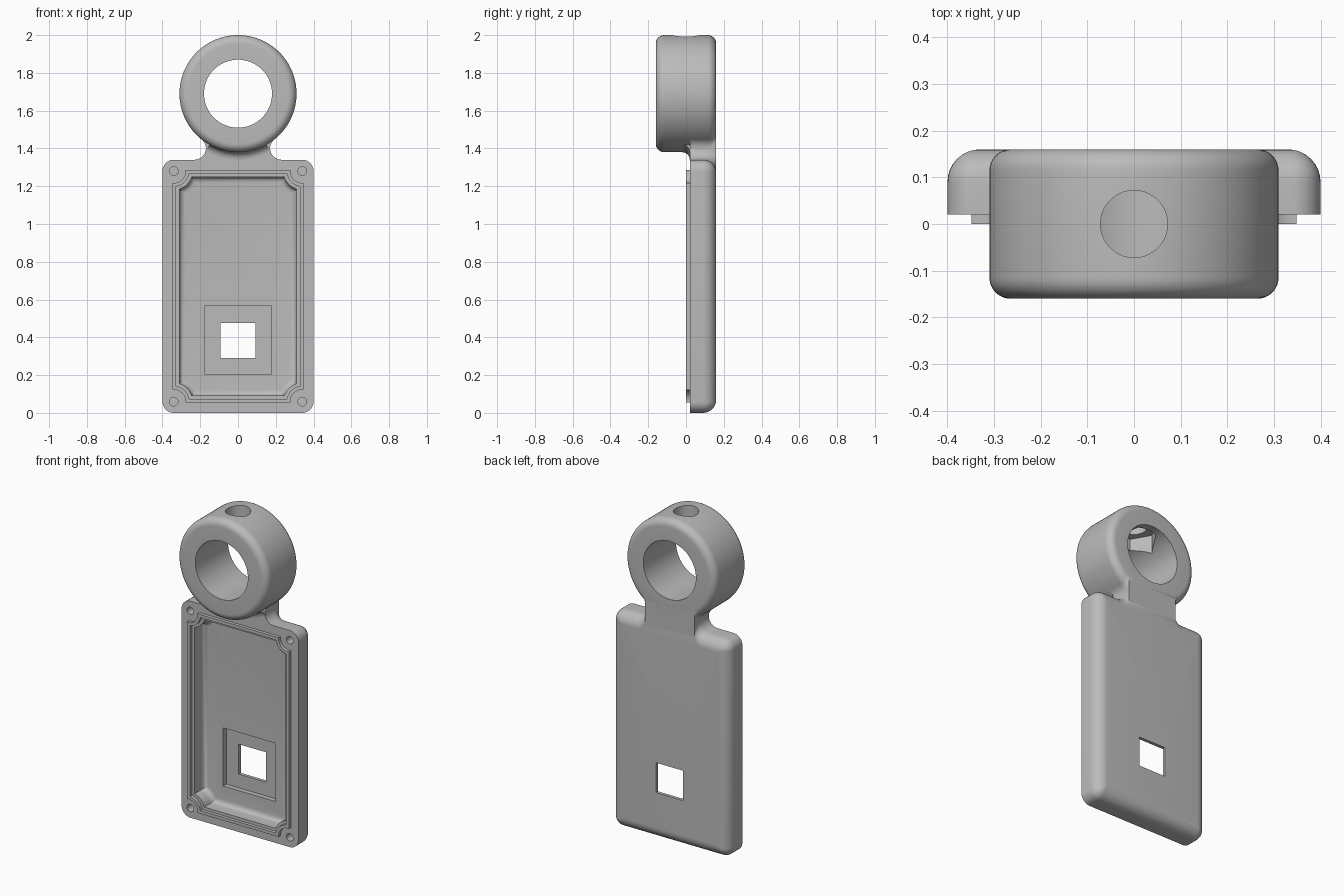
import bpy, bmesh
from math import sin, cos, pi, sqrt, atan2, radians

if "Cube" in bpy.data.objects:
    bpy.data.objects.remove(bpy.data.objects["Cube"], do_unlink=True)

BACK, FRONT = 0.16, 0.02          # back face and front rim of the case (y)
MID_Z, RING_Z = 0.67, 1.69        # centres of the case and the ring
SCREW_X, SCREW_Z = 0.34, 0.61     # screw offset from the case centre

grey = bpy.data.materials.new("plain grey")
grey.use_nodes = True
grey.diffuse_color = (0.5, 0.5, 0.5, 1)
grey.node_tree.nodes["Principled BSDF"].inputs["Base Color"].default_value = (0.5, 0.5, 0.5, 1)


def loft(name, loops, closed=False):
    """Skin a list of equal point loops; cap the ends or close it into a tube."""
    bm = bmesh.new()
    rows = [[bm.verts.new(p) for p in loop] for loop in loops]
    pairs = list(zip(rows, rows[1:])) + ([(rows[-1], rows[0])] if closed else [])
    for a, b in pairs:
        for i in range(len(a)):
            j = (i + 1) % len(a)
            bm.faces.new((a[i], a[j], b[j], b[i]))
    if not closed:
        bm.faces.new(rows[0])
        bm.faces.new(rows[-1])
    bmesh.ops.recalc_face_normals(bm, faces=bm.faces)
    mesh = bpy.data.meshes.new(name)
    bm.to_mesh(mesh)
    bm.free()
    mesh.materials.append(grey)
    obj = bpy.data.objects.new(name, mesh)
    bpy.context.collection.objects.link(obj)
    return obj


def activate(obj):
    bpy.ops.object.select_all(action='DESELECT')
    obj.select_set(True)
    bpy.context.view_layer.objects.active = obj


def cut(obj, cutter):
    cutter.hide_render = True
    mod = obj.modifiers.new("cut", 'BOOLEAN')
    mod.operation, mod.solver, mod.object = 'DIFFERENCE', 'EXACT', cutter
    activate(obj)
    bpy.ops.object.modifier_apply(modifier=mod.name)
    bpy.data.objects.remove(cutter, do_unlink=True)


def arc(cx, cy, r, a0, a1, n):
    return [(cx + r * cos(a0 + (a1 - a0) * i / n), cy + r * sin(a0 + (a1 - a0) * i / n))
            for i in range(n + 1)]


def four_way(pts):
    """Mirror a corner path into all four quadrants as one loop."""
    back = pts[::-1]
    return (pts + [(-x, z) for x, z in back] + [(-x, -z) for x, z in pts]
            + [(x, -z) for x, z in back])


def at_y(pts, y, z=MID_Z):
    return [(x, y, z + h) for x, h in pts]


def rounded(inset):
    r = max(0.06 - inset, 0.003)
    return four_way(arc(0.4 - inset - r, MID_Z - inset - r, r, 0, pi / 2, 8))


def notched(inset):
    """Rectangle whose corners curve inwards around the screws."""
    w, h, r = 0.348 - inset, 0.616 - inset, 0.063 + inset
    a0 = atan2(-sqrt(r * r - (SCREW_X - w) ** 2), w - SCREW_X)
    a1 = atan2(h - SCREW_Z, -sqrt(r * r - (SCREW_Z - h) ** 2))
    return four_way(arc(SCREW_X, SCREW_Z, r, a0, a1 - 2 * pi if a1 > 0 else a1, 12))


def drop(y, r):
    """How far a rounded back edge of radius r has fallen away at depth y."""
    t = max(0, y - (BACK - r))
    return r - sqrt(max(0, r * r - t * t))


def box(name, w, z0, z1, y0, y1):
    corners = [(-w, z0), (w, z0), (w, z1), (-w, z1)]
    return loft(name, [at_y(corners, y, 0) for y in (y0, y1)])


# Case with rounded back edges
EDGE, RIM = 0.07, 0.045
back_ys = [BACK - EDGE + EDGE * sin(pi / 2 * i / 8) for i in range(9)]
case = loft("case", [at_y(rounded(drop(y, EDGE)), y) for y in [FRONT] + back_ys])

# Cavity with a filleted floor
FLOOR, FILLET = 0.11, 0.03
sections = [at_y(notched(0.037), -0.02)]
for i in range(7):
    t = pi / 2 * i / 6
    sections.append(at_y(notched(0.037 + FILLET * (1 - cos(t))), FLOOR - FILLET * (1 - sin(t))))
cut(case, loft("cavity_cutter", sections))

# Square recess, window and screw holes
cut(case, box("recess_cutter", 0.178, 0.205, 0.565, 0.06, 0.14))
cut(case, box("window_cutter", 0.093, 0.29, 0.475, 0.05, 0.2))
for sx in (-1, 1):
    for sz in (-1, 1):
        hole = arc(sx * SCREW_X, sz * SCREW_Z, 0.023, 0, 2 * pi, 24)[:-1]
        cut(case, loft("screw_cutter", [at_y(hole, y) for y in (-0.02, 0.1)]))

# Raised sealing lip around the cavity
lip = loft("lip", [at_y(notched(o), y) for o, y in
                   ((0, FRONT + 0.005), (0, 0), (0.019, 0), (0.019, FRONT + 0.005))], closed=True)

# Ring: rounded outer rims, straight bore
R_OUT, R_IN = 0.31, 0.18
profile = ([(R_IN, -BACK)] + arc(R_OUT - RIM, -BACK + RIM, RIM, -pi / 2, 0, 8)
           + arc(R_OUT - RIM, BACK - RIM, RIM, 0, pi / 2, 8) + [(R_IN, BACK)])
SEG = 96
ring = loft("ring", [[(r * cos(a), y, RING_Z + r * sin(a)) for r, y in profile]
                     for a in (2 * pi * i / SEG for i in range(SEG))], closed=True)

# Hole through the top of the ring, with a hexagonal nut pocket inside
for name, r, sides, top in (("nut_cutter", 0.13, 6, 1.93), ("bolt_cutter", 0.072, 40, 2.1)):
    shape = arc(0, 0, r, 0, 2 * pi, sides)[:-1]
    cut(ring, loft(name, [[(x, y, z) for x, y in shape] for z in (1.72, top)]))


# Neck: sides flare smoothly into the case and the ring at every depth
def neck_section(y):
    f, x = 0.06, 0.23
    top, r = 2 * MID_Z - drop(y, EDGE), R_OUT - drop(y, RIM)
    cz = RING_Z - sqrt((r + f) ** 2 - x * x)
    side = [(x, top - 0.01)] + arc(x, top + f, f, -pi / 2, -pi, 8)
    side += arc(x, cz, f, -pi, atan2(RING_Z - cz, -x) - 2 * pi, 8)
    return at_y(side + [(0, RING_Z - 0.8 * r)] + [(-px, pz) for px, pz in side[::-1]], y, 0)


neck = loft("neck", [neck_section(y) for y in [FRONT] + back_ys])

# Concave fillet under the front of the ring
section = arc(0.35, -0.02, 0.04, pi, pi / 2, 8) + [(0.35, 0.03), (0.3, 0.03), (0.3, -0.02)]
angles = [radians(-90 - 29 + 58 * i / 20) for i in range(21)]
fillet = loft("neck_fillet", [[(r * cos(a), y, RING_Z + r * sin(a)) for r, y in section]
                              for a in angles])

for obj in (case, lip, ring, neck, fillet):
    activate(obj)
    bpy.ops.object.shade_smooth_by_angle(angle=radians(32))
